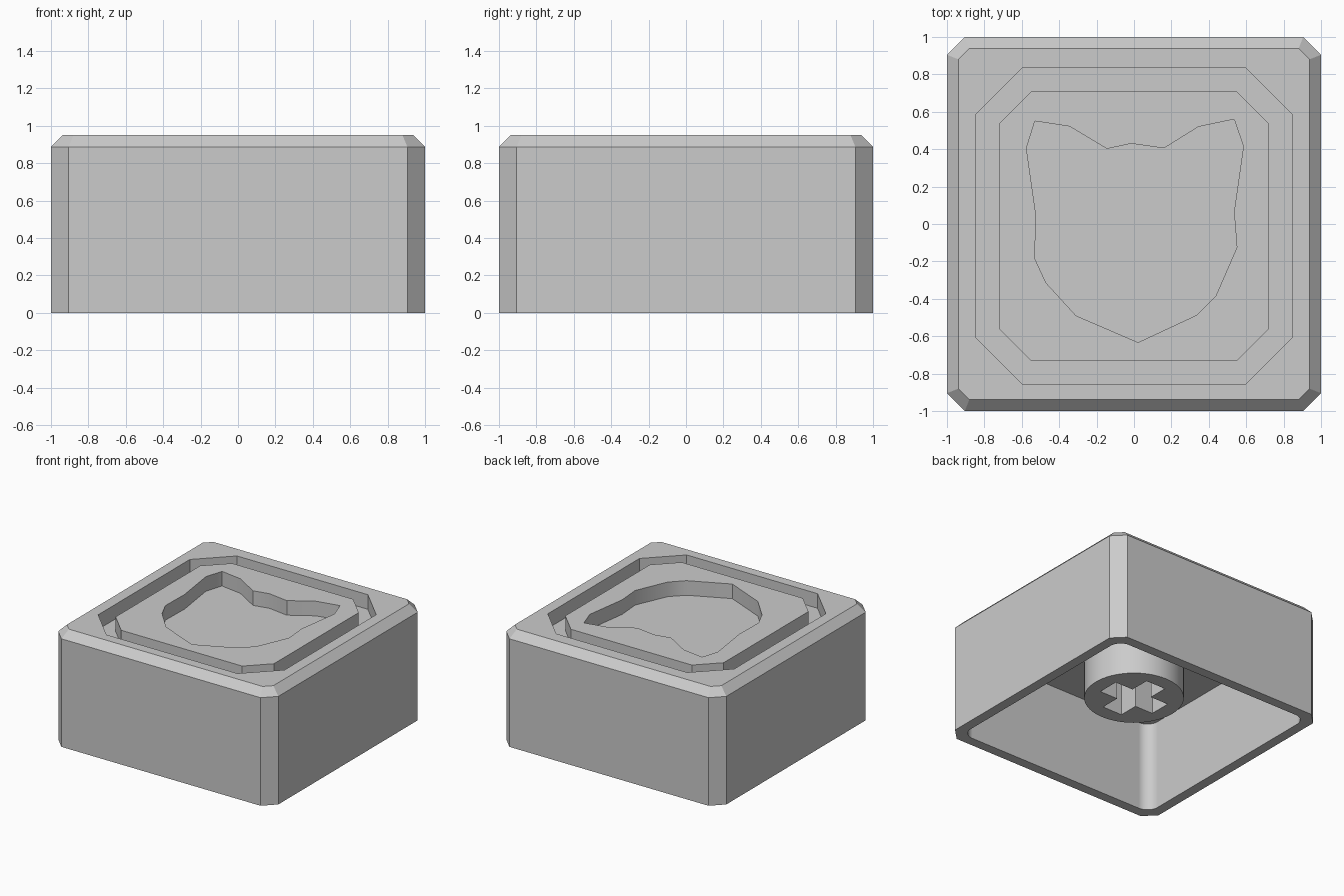
import bpy
import bmesh
from math import cos, sin, pi

if "Cube" in bpy.data.objects:
    bpy.data.objects.remove(bpy.data.objects["Cube"])

grey = bpy.data.materials.new("plain grey")
grey.use_nodes = True
GREY = (0.6, 0.6, 0.6, 1)
grey.diffuse_color = GREY
grey.node_tree.nodes["Principled BSDF"].inputs["Base Color"].default_value = GREY


def octagon(half, flat, cy=0):
    """Square of the given half size whose corners are cut at +-flat."""
    pts = [(half, -flat), (half, flat), (flat, half), (-flat, half)]
    pts += [(-x, -y) for x, y in pts]
    return [(x, y + cy) for x, y in pts]


def rounded_square(half, radius, steps=8):
    c = half - radius
    pts = []
    for q, (sx, sy) in enumerate([(1, 1), (-1, 1), (-1, -1), (1, -1)]):
        for i in range(steps + 1):
            a = (q + i / steps) * pi / 2
            pts.append((sx * c + radius * cos(a), sy * c + radius * sin(a)))
    return pts


def circle(radius, n=64):
    return [(radius * cos(2 * pi * i / n), radius * sin(2 * pi * i / n)) for i in range(n)]


def loft(name, sections):
    """Closed solid through matching outlines, each given as (outline, z)."""
    bm = bmesh.new()
    rings = [[bm.verts.new((x, y, z)) for x, y in pts] for pts, z in sections]
    n = len(rings[0])
    bm.faces.new(rings[0][::-1])
    bm.faces.new(rings[-1])
    for a, b in zip(rings, rings[1:]):
        for i in range(n):
            j = (i + 1) % n
            bm.faces.new((a[i], a[j], b[j], b[i]))
    bmesh.ops.recalc_face_normals(bm, faces=bm.faces)
    mesh = bpy.data.meshes.new(name)
    bm.to_mesh(mesh)
    bm.free()
    mesh.materials.append(grey)
    obj = bpy.data.objects.new(name, mesh)
    bpy.context.scene.collection.objects.link(obj)
    return obj


def prism(name, pts, z0, z1):
    return loft(name, [(pts, z0), (pts, z1)])


def cut(target, cutter):
    """Subtract the cutter for good and remove it."""
    mod = target.modifiers.new("cut", 'BOOLEAN')
    mod.operation = 'DIFFERENCE'
    mod.solver = 'EXACT'
    mod.object = cutter
    graph = bpy.context.evaluated_depsgraph_get()
    mesh = bpy.data.meshes.new_from_object(target.evaluated_get(graph))
    target.modifiers.clear()
    target.data = mesh
    bpy.data.objects.remove(cutter)


TOP, CEILING, FLOOR = 0.95, 0.745, 0.83

# Cap body with cut corners and a bevelled upper rim
body = octagon(1, 0.905)
cap = loft("cap", [(body, 0), (body, 0.888), (octagon(0.938, 0.88), TOP)])

# Hollow underside
cut(cap, prism("cavity_cutter", rounded_square(0.918, 0.1), -0.1, CEILING))

# Groove around the top, leaving a raised island
groove = prism("groove_cutter", octagon(0.847, 0.595, -0.011), FLOOR, TOP + 0.1)
cut(groove, prism("island_cutter", octagon(0.72, 0.55, -0.011), FLOOR - 0.1, TOP + 0.2))
cut(cap, groove)

# Sunken animal head silhouette
head = [(-.53, .55), (-.575, .405), (-.525, .055), (-.53, -.185), (-.47, -.315),
        (-.31, -.49), (.022, -.633), (.335, -.487), (.437, -.385), (.55, -.125),
        (.535, .065), (.585, .415), (.535, .56), (.345, .52), (.16, .405),
        (-.015, .43), (-.145, .402), (-.345, .522)]
cut(cap, prism("head_cutter", head, FLOOR, TOP + 0.1))

# Round stem with a cross-shaped socket
stem = prism("stem", circle(0.375), 0.25, CEILING + 0.01)
L, W = 0.255, 0.09
arm = [(L, -W), (L, W), (W, W)]
cross = []
for turn in range(4):
    cross += arm
    arm = [(-y, x) for x, y in arm]
cut(stem, prism("socket_cutter", cross, 0.1, CEILING + 0.1))

# Smooth the round parts, keep edges crisp and large walls flat
for obj in (cap, stem):
    bpy.ops.object.select_all(action='DESELECT')
    obj.select_set(True)
    bpy.context.view_layer.objects.active = obj
    bpy.ops.object.shade_smooth_by_angle(angle=pi / 6)
    weighted = obj.modifiers.new("flat walls", 'WEIGHTED_NORMAL')
    weighted.keep_sharp = True
